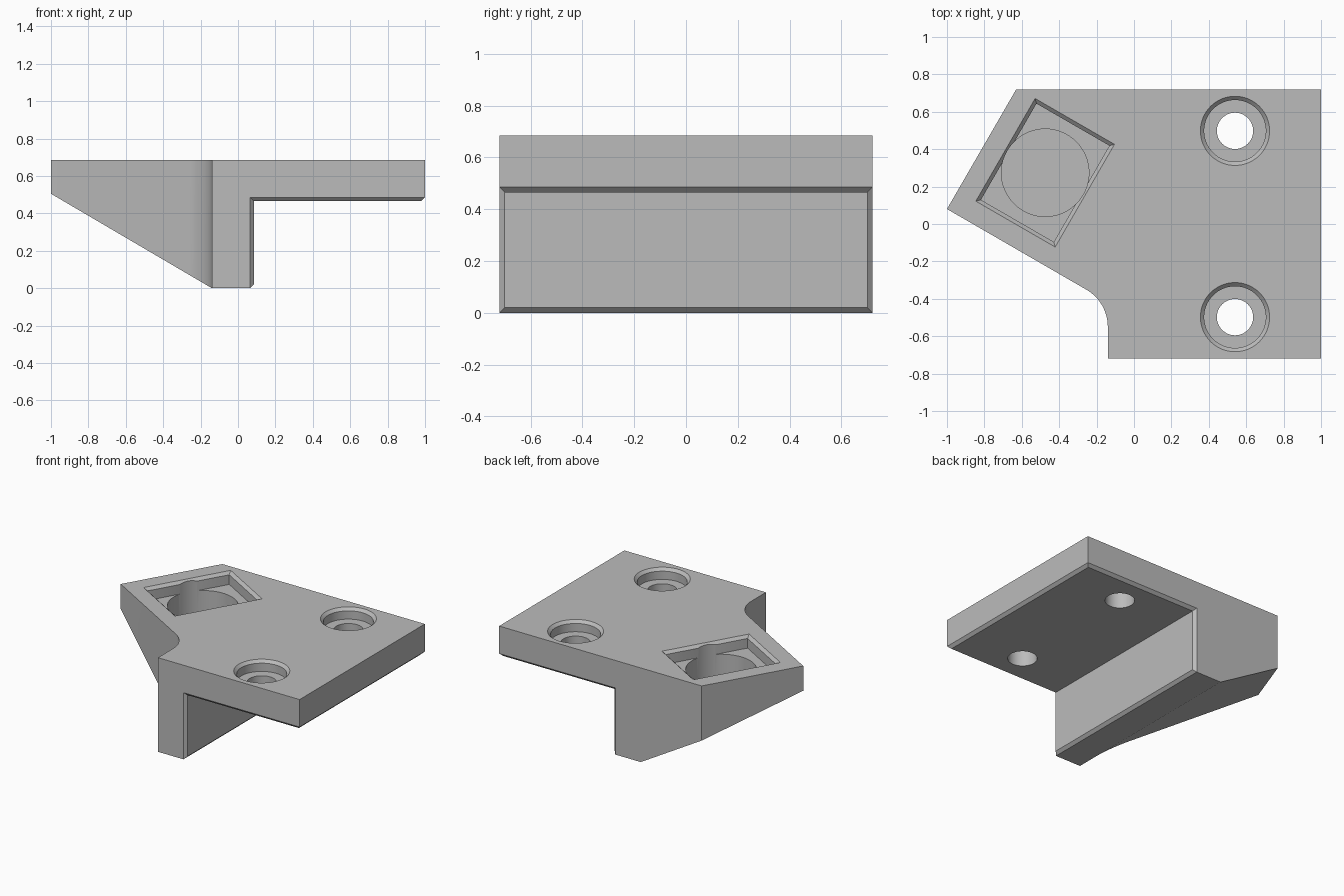
import bpy, bmesh
from math import sin, cos, pi, radians

cube = bpy.data.objects.get("Cube")
if cube:
    bpy.data.objects.remove(cube)

TOP, HALF_Y, CH = 0.685, 0.72, 0.02   # top height, half depth, chamfer
WALL_X, PLATE_Z = 0.065, 0.485        # edge of the wall and of the plate underside

grey = bpy.data.materials.new("plain_grey")
grey.use_nodes = True
grey.diffuse_color = (0.5, 0.5, 0.5, 1)
grey.node_tree.nodes["Principled BSDF"].inputs["Base Color"].default_value = (0.5, 0.5, 0.5, 1)


def loft(name, rings):
    """Closed solid through rings that all have the same number of points."""
    bm = bmesh.new()
    loops = [[bm.verts.new(p) for p in ring] for ring in rings]
    n = len(loops[0])
    for a, b in zip(loops, loops[1:]):
        for i in range(n):
            j = (i + 1) % n
            bm.faces.new((a[i], a[j], b[j], b[i]))
    bm.faces.new(loops[0][::-1])
    bm.faces.new(loops[-1])
    bmesh.ops.remove_doubles(bm, verts=bm.verts, dist=1e-5)
    bmesh.ops.recalc_face_normals(bm, faces=bm.faces)
    mesh = bpy.data.meshes.new(name)
    bm.to_mesh(mesh)
    bm.free()
    mesh.materials.append(grey)
    obj = bpy.data.objects.new(name, mesh)
    bpy.context.collection.objects.link(obj)
    return obj


def circle(x, y, r, z, n=64):
    return [(x + r * cos(2 * pi * i / n), y + r * sin(2 * pi * i / n), z) for i in range(n)]


def turned_rect(x, y, hx, hy, z, angle):
    c, s = cos(angle), sin(angle)
    return [(x + u * c - v * s, y + u * s + v * c, z)
            for u, v in ((-hx, -hy), (hx, -hy), (hx, hy), (-hx, hy))]


def carve(obj, cutter, operation="DIFFERENCE"):
    cutter.hide_render = True
    mod = obj.modifiers.new("carve", "BOOLEAN")
    mod.operation, mod.solver, mod.object = operation, "EXACT", cutter
    bpy.context.view_layer.objects.active = obj
    bpy.ops.object.modifier_apply(modifier=mod.name)
    bpy.data.objects.remove(cutter)


# Bracket side profile: sloped underside, foot, wall and plate; step edges chamfered at both ends
start = [(-1.2, 0.622), (-0.14, 0)]
end = [(1, TOP), (-1.2, TOP)]
outer = [(WALL_X, 0), (WALL_X, 0), (WALL_X, PLATE_Z), (1, PLATE_Z), (1, PLATE_Z)]
inner = [(WALL_X, 0), (WALL_X + CH, CH), (WALL_X + CH, PLATE_Z - CH),
         (1 - CH, PLATE_Z - CH), (1, PLATE_Z)]
stations = [(-HALF_Y, outer), (CH - HALF_Y, inner), (HALF_Y - CH, inner), (HALF_Y, outer)]
bracket = loft("bracket", [[(x, y, z) for x, z in start + step + end] for y, step in stations])

# Plan outline with the rounded inner corner
arc = [(-0.37 + 0.23 * cos(radians(a)), -0.55 + 0.23 * sin(radians(a))) for a in range(60, -1, -5)]
outline = [(1.2, 0.92), (-0.514, 0.92), (-1, 0.08)] + arc + [(-0.14, -0.9), (1.2, -0.9)]
carve(bracket, loft("outline_cutter", [[(x, y, z) for x, y in outline] for z in (-0.2, 1)]),
      "INTERSECT")

# Counterbored screw holes with chamfered rims
steps = [(0.097, 0.2), (0.097, TOP - 0.08), (0.165, TOP - 0.08),
         (0.165, TOP - CH), (0.185, TOP), (0.205, TOP + CH)]
for y in (-0.498, 0.498):
    carve(bracket, loft("screw_cutter", [circle(0.54, y, r, z) for r, z in steps]))

# Turned rectangular pocket with chamfered rim, and the round recess in its floor
px, py = -0.475, 0.274
levels = [(-CH, TOP - 0.09), (-CH, TOP - CH), (0, TOP), (CH, TOP + CH)]
carve(bracket, loft("pocket_cutter", [
    turned_rect(px, py, 0.245 + d, 0.317 + d, z, radians(-30)) for d, z in levels]))
carve(bracket, loft("recess_cutter", [circle(px, py, 0.234, z) for z in (0.4, 0.8)]))

# Smooth round walls, sharp edges elsewhere
bpy.ops.object.select_all(action="DESELECT")
bracket.select_set(True)
bpy.context.view_layer.objects.active = bracket
bpy.ops.object.shade_smooth_by_angle(angle=radians(25))
